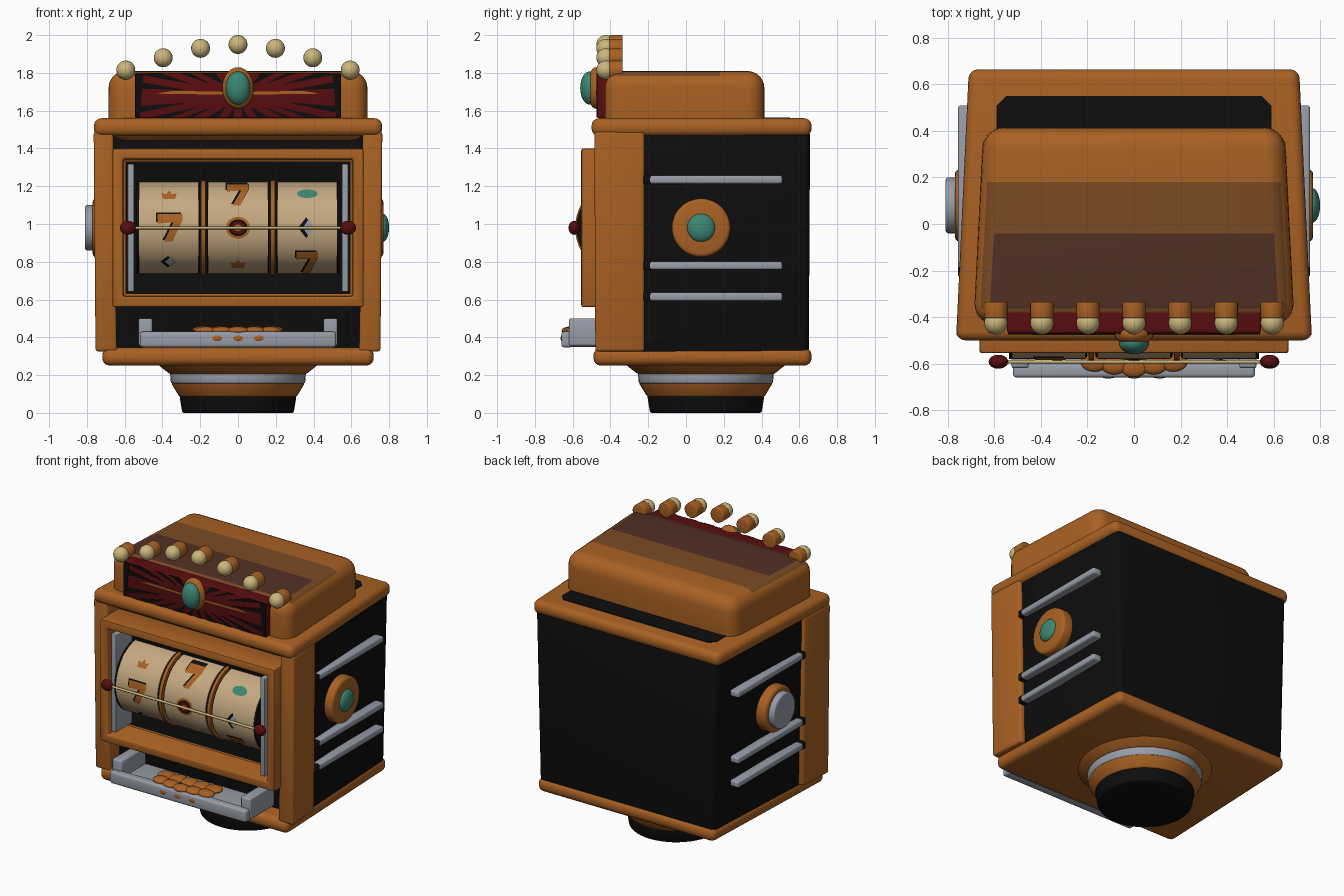
import bpy, bmesh, math
from mathutils import Matrix, Vector

if "Cube" in bpy.data.objects:
    bpy.data.objects.remove(bpy.data.objects["Cube"])


def material(name, *rgb):
    m = bpy.data.materials.new(name)
    m.use_nodes = True
    m.diffuse_color = (*rgb, 1)
    m.node_tree.nodes["Principled BSDF"].inputs["Base Color"].default_value = (*rgb, 1)
    return m


orange = material("copper orange", .40, .12, .017)
tan = material("medium brown", .20, .07, .017)
brown = material("dark brown", .085, .03, .018)
black = material("black", .004, .004, .004)
grey = material("steel grey", .31, .335, .39)
cream = material("reel cream", .56, .40, .22)
gold = material("pale gold", .60, .47, .20)
red = material("dark red", .10, .004, .005)
teal = material("teal", .045, .24, .17)


def finish(name, bm, *mats):
    bmesh.ops.recalc_face_normals(bm, faces=bm.faces)
    me = bpy.data.meshes.new(name)
    bm.to_mesh(me)
    bm.free()
    ob = bpy.data.objects.new(name, me)
    bpy.context.collection.objects.link(ob)
    for m in mats:
        me.materials.append(m)
    bpy.ops.object.select_all(action='DESELECT')
    ob.select_set(True)
    bpy.context.view_layer.objects.active = ob
    bpy.ops.object.shade_smooth_by_angle(angle=math.radians(35))
    return ob


def round_edges(bm, size, segments=3):
    if size:
        bm.normal_update()
        sharp = [e for e in bm.edges if len(e.link_faces) == 2 and e.calc_face_angle() > .6]
        bmesh.ops.bevel(bm, geom=sharp, offset=size, segments=segments, profile=.5, affect='EDGES')


def loft(lower, upper, z0, z1):
    """Solid between two plan outlines with equal point counts."""
    bm = bmesh.new()
    a = [bm.verts.new((x, y, z0)) for x, y in lower]
    b = [bm.verts.new((x, y, z1)) for x, y in upper]
    bm.faces.new(a)
    bm.faces.new(b)
    for i in range(len(a)):
        j = (i + 1) % len(a)
        bm.faces.new((a[i], a[j], b[j], b[i]))
    bmesh.ops.recalc_face_normals(bm, faces=bm.faces)
    return bm


def trapezoid(front, rear, y0, y1):
    return [(-front, y0), (front, y0), (rear, y1), (-rear, y1)]


def tapered(name, lower, upper, z0, z1, mat, size=0, segments=3):
    bm = loft(lower, upper, z0, z1)
    round_edges(bm, size, segments)
    return finish(name, bm, mat)


def box(name, x0, x1, y0, y1, z0, z1, mat, size=.008):
    plan = [(x0, y0), (x1, y0), (x1, y1), (x0, y1)]
    return tapered(name, plan, plan, z0, z1, mat, size)


def disc(name, loc, axis, depth, r1, r2, mat, size=0):
    """Round drum or cone, r1 at its start and r2 at its end along the axis."""
    bm = bmesh.new()
    bmesh.ops.create_cone(bm, cap_ends=True, segments=48, radius1=r1, radius2=r2, depth=depth)
    round_edges(bm, size)
    turn = Vector((0, 0, 1)).rotation_difference(Vector(axis)).to_matrix().to_4x4()
    bm.transform(Matrix.Translation(loc) @ turn)
    return finish(name, bm, mat)


def ball(name, loc, radii, mat):
    bm = bmesh.new()
    bmesh.ops.create_uvsphere(bm, u_segments=24, v_segments=14, radius=1)
    bm.transform(Matrix.Translation(loc) @ Matrix.Diagonal((*radii, 1)))
    return finish(name, bm, mat)


def plate(name, pts, y, mat):
    bm = loft(pts, pts, 0, .005)
    bm.transform(Matrix(((1, 0, 0, 0), (0, 0, 1, y), (0, 1, 0, 0), (0, 0, 0, 1))))
    return finish(name, bm, mat)


# Round pedestal
AXIS_Y = .105
for name, z0, z1, r1, r2, mat in (
        ("foot", 0, .09, .295, .31, black), ("lower_collar", .085, .16, .31, .355, orange),
        ("steel_collar", .155, .215, .355, .36, grey), ("upper_collar", .205, .26, .36, .43, orange)):
    disc(name, (0, AXIS_Y, (z0 + z1) / 2), (0, 0, 1), z1 - z0, r1, r2, mat, .01)

# Cabinet, slabs and corner posts
slab = trapezoid(.765, .71, -.50, .665)
low_slab = trapezoid(.72, .675, -.49, .665)
tapered("bottom_slab", low_slab, low_slab, .25, .345, orange, .04, 4)
tapered("cabinet_body", trapezoid(.71, .665, -.36, .65), trapezoid(.735, .69, -.36, .657),
        .30, 1.50, black, .03)
tapered("top_slab", slab, slab, 1.465, 1.56, orange, .04, 4)
for s, side in ((1, "left"), (-1, "right")):
    low = [(s * x, y) for x, y in ((.64, -.48), (.755, -.48), (.74, -.22), (.66, -.22))]
    top = [(s * x, y) for x, y in ((.66, -.485), (.765, -.485), (.75, -.22), (.66, -.22))]
    tapered(side + "_post", low, top, .325, 1.49, orange, .015)
    # Side rails and round boss
    for z in (1.235, .78, .615):
        x0, x1 = sorted((s * .69, s * .757))
        box(side + "_rail", x0, x1, -.20, .51, z - .022, z + .022, grey, .012)
        box(side + "_rail_cap", x0, x1, -.225, -.185, z - .024, z + .024, black)
    disc(side + "_boss", (s * .72, .08, .98), (s, 0, 0), .10, .155, .155, orange, .02)
ball("left_boss_gem", (.765, .08, .98), (.035, .075, .075), teal)
disc("right_boss_button", (-.78, .08, .98), (-1, 0, 0), .06, .12, .12, grey, .012)

# Padded roof, darker toward the front
bm = loft(trapezoid(.69, .65, -.43, .415), trapezoid(.69, .645, -.43, .415), 1.44, 1.81)
round_edges(bm, .09, 6)
for y in (-.04, .18):
    bmesh.ops.bisect_plane(bm, geom=bm.verts[:] + bm.edges[:] + bm.faces[:],
                           plane_co=(0, y, 0), plane_no=(0, 1, 0))
bm.normal_update()
for f in bm.faces:
    y = f.calc_center_median().y
    if f.normal.z > .95 and y < -.04:
        f.material_index = 2
    elif f.normal.z > .75 and y < .18:
        f.material_index = 1
finish("roof", bm, orange, tan, brown)
vent = [(-.59, .2), (.59, .2), (.59, .51), (.55, .55), (-.55, .55), (-.59, .51)]
tapered("roof_rear_plate", vent, vent, 1.557, 1.564, black)

# Marquee with black rays around its centre
MX, MZ, HALF = 0, 1.68, .12
box("marquee", -.545, .545, -.47, -.36, MZ - HALF, MZ + HALF, red, .01)


def border(a):
    c, s = math.cos(a), math.sin(a)
    k = min(.54 / max(abs(c), 1e-6), HALF * .97 / max(abs(s), 1e-6))
    return k * c, MZ + k * s


for sx in (1, -1):
    for deg in (-72, -42, -24, -16, -8, 6, 14, 23, 38, 68):
        a = math.radians(deg)
        tip = border(a)
        spread = .035 if abs(deg) < 30 else .12
        p, q = border(a - spread), border(a + spread)
        inner = (tip[0] * .5, MZ + (tip[1] - MZ) * .5)
        plate("marquee_ray", [(sx * x, z) for x, z in (inner, p, q)], -.474, black)
    plate("marquee_end", [(sx * x, z) for x, z in
          ((.52, 1.565), (.542, 1.565), (.542, 1.795), (.50, 1.795))], -.475, black)
    plate("marquee_streak", [(sx * x, z) for x, z in
          ((.08, 1.685), (.44, 1.69), (.34, 1.705), (.08, 1.70))], -.477, orange)
ball("gem_setting", (0, -.475, 1.72), (.083, .05, .11), orange)
ball("gem", (0, -.51, 1.72), (.065, .05, .088), teal)

# Arc of lamps
for i, z in zip(range(-3, 4), (1.815, 1.88, 1.93, 1.95, 1.93, 1.88, 1.815)):
    disc("lamp_socket", (i * .198, -.37, z), (0, 1, 0), .07, .05, .05, orange, .006)
    ball("lamp", (i * .198, -.425, z), (.05, .05, .05), gold)

# Window frame with a black recess
bm = loft(trapezoid(.665, .665, -.555, -.345), trapezoid(.665, .665, -.555, -.345), .56, 1.40)
bm.normal_update()
pane = [f for f in bm.faces if f.normal.y < -.9]
bmesh.ops.inset_region(bm, faces=pane, thickness=.08)
deep = bmesh.ops.extrude_face_region(bm, geom=pane)["geom"]
bmesh.ops.translate(bm, verts=[v for v in deep if isinstance(v, bmesh.types.BMVert)], vec=(0, .185, 0))
bmesh.ops.delete(bm, geom=pane, context='FACES')
for f in deep:
    if isinstance(f, bmesh.types.BMFace):
        f.material_index = 1
round_edges(bm, .012, 2)
finish("window_frame", bm, orange, black)
for s in (1, -1):
    box("window_strip", s * .567 - .017, s * .567 + .017, -.545, -.365, .642, 1.318, grey, .005)

# Reels and dividers
RY, RZ, RR = -.335, .98, .245
for i in (-1, 0, 1):
    disc("reel", (i * .367, RY, RZ), (1, 0, 0), .315, RR, RR, cream)
    disc("reel_core", (i * .367, RY, RZ), (1, 0, 0), .33, RR - .006, RR - .006, black)
for s in (1, -1):
    disc("reel_divider", (s * .184, RY, RZ), (1, 0, 0), .022, .252, .252, orange)
    disc("reel_end", (s * .532, RY, RZ), (1, 0, 0), .012, RR, RR, black)


def decal(name, shape, x, z, w, h, mat, lift=.003):
    """Flat shape wrapped onto the front of a reel."""
    bm = bmesh.new()
    bm.faces.new([bm.verts.new((x + px * w / 2, 0, z + pz * h / 2)) for px, pz in shape])
    steps = int(h / .015) + 1
    for k in range(1, steps):
        bmesh.ops.bisect_plane(bm, geom=bm.verts[:] + bm.edges[:] + bm.faces[:],
                               plane_co=(0, 0, z - h / 2 + h * k / steps), plane_no=(0, 0, 1))
    for v in bm.verts:
        v.co.y = RY - math.sqrt((RR + lift) ** 2 - (v.co.z - RZ) ** 2)
    bm.normal_update()
    for f in bm.faces:
        if f.normal.y > 0:
            f.normal_flip()
    finish(name, bm, mat)


oval = [(math.cos(t * math.pi / 8), math.sin(t * math.pi / 8)) for t in range(16)]
diamond = [(0, 1), (-1, 0), (0, -1), (1, 0)]
bolt = [(-1, 1), (1, 1), (1, .5), (.2, -1), (-.5, -1), (.3, .4), (-1, .3)]
crown = [(-.8, -1), (.8, -1), (1, .4), (.4, .1), (0, 1), (-.4, .1), (-1, .4)]
for x, z, w, h in ((-.36, .98, .13, .145), (0, 1.155, .115, .115), (.367, .795, .115, .115)):
    decal("bolt_shadow", bolt, x - .008, z + .008, w, h, black)
    decal("bolt_symbol", bolt, x, z, w, h, orange, .006)
for x, z in ((-.365, 1.155), (0, .79)):
    decal("crown_symbol", crown, x, z, .08, .045, orange)
decal("oval_symbol", oval, .367, 1.16, .11, .045, teal)
for x, z, w, h in ((.367, .98, .085, .11), (-.365, .80, .08, .06)):
    decal("diamond_shadow", diamond, x - .006, z, w, h, black)
    decal("diamond_symbol", diamond, x + .006, z, w * .7, h * .8, grey, .006)
for mat, r, lift in ((orange, .13, .003), (black, .10, .005), (red, .075, .007), (orange, .04, .009)):
    decal("round_symbol", oval, 0, .98, r, r * .9, mat, lift)

# Centre line rod
disc("centre_rod", (0, -.592, .98), (1, 0, 0), 1.16, .008, .008, gold)
for s in (1, -1):
    ball("rod_knob", (s * .583, -.592, .98), (.042, .03, .037), red)

# Coin tray
box("tray_floor", -.51, .51, -.62, -.35, .35, .385, grey)
box("tray_lip", -.52, .52, -.66, -.60, .347, .43, grey, .015)
for s in (1, -1):
    box("tray_end", s * .49 - .037, s * .49 + .037, -.62, -.35, .355, .50, grey, .012)
for i in range(-2, 3):
    ball("coin", (i * .085, -.59 - .012 * (2 - abs(i)), .435), (.06, .045, .022), orange)
    ball("coin", (i * .09, -.52, .44), (.06, .055, .02), orange)
for i in (-1, 0, 1):
    ball("lip_stud", (i * .11, -.656, .395), (.03, .008, .017), orange)
